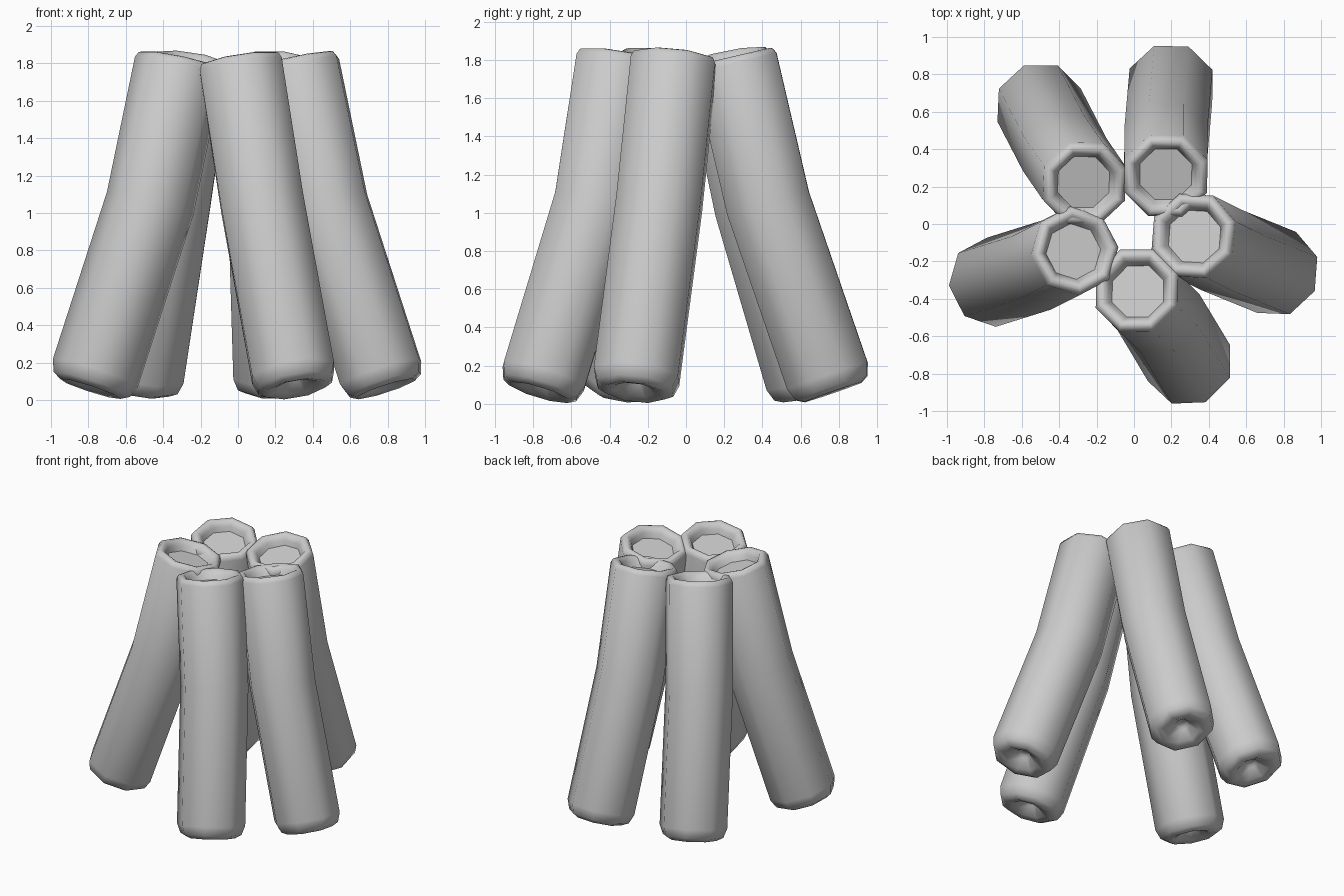
import bpy
import bmesh
import math
from mathutils import Vector

cube = bpy.data.objects.get("Cube")
if cube:
    bpy.data.objects.remove(cube)

grey = bpy.data.materials.new("plain grey")
grey.use_nodes = True
grey.diffuse_color = (0.6, 0.6, 0.6, 1)
grey.node_tree.nodes["Principled BSDF"].inputs["Base Color"].default_value = (0.6, 0.6, 0.6, 1)

SIDES = 8
RADIUS = 0.24
TOP_Z, BEND_Z, FOOT_Z = 1.82, 1.05, 0.06

# Profiles as (radius, distance inward from the tube end), centre outwards
FOOT = [(0.04, 0.075), (0.05, 0.06), (0.12, 0.012), (0.17, 0), (0.215, 0.025), (RADIUS, 0.09)]
MOUTH = [(0.15, 0.07), (0.165, 0.035), (0.185, 0.006), (0.205, 0), (0.225, 0.006), (RADIUS, 0.035)]


def add_ring(bm, centre, axis, radius, roll):
    """Octagon square to the axis."""
    u = Vector((1, 0, 0))
    u = (u - axis * u.dot(axis)).normalized()
    v = axis.cross(u)
    angles = [roll + math.tau * i / SIDES for i in range(SIDES)]
    return [bm.verts.new(centre + (u * math.cos(a) + v * math.sin(a)) * radius) for a in angles]


def bent_tube(name, top_xy, bend_xy, foot_xy, roll):
    top = Vector((*top_xy, TOP_Z))
    bend = Vector((*bend_xy, BEND_Z))
    foot = Vector((*foot_xy, FOOT_Z))
    lower = (bend - foot).normalized()
    upper = (top - bend).normalized()
    middle = (lower + upper).normalized()
    roll = math.radians(roll)

    bm = bmesh.new()
    rings = [add_ring(bm, foot + lower * d, lower, r, roll) for r, d in FOOT]
    rings.append(add_ring(bm, bend, middle, RADIUS, roll))
    rings += [add_ring(bm, top - upper * d, upper, r, roll) for r, d in reversed(MOUTH)]

    # Walls between rings, then the dimple cap and the cup floor
    for a, b in zip(rings, rings[1:]):
        for i in range(SIDES):
            j = (i + 1) % SIDES
            bm.faces.new((a[i], a[j], b[j], b[i]))
    bm.faces.new(list(reversed(rings[0])))
    bm.faces.new(rings[-1])
    bmesh.ops.recalc_face_normals(bm, faces=bm.faces)

    mesh = bpy.data.meshes.new(name)
    bm.to_mesh(mesh)
    bm.free()
    mesh.materials.append(grey)
    tube = bpy.data.objects.new(name, mesh)
    bpy.context.collection.objects.link(tube)
    bpy.ops.object.select_all(action="DESELECT")
    tube.select_set(True)
    bpy.context.view_layer.objects.active = tube
    bpy.ops.object.shade_smooth_by_angle(angle=math.radians(60))


# Five tubes leaning together: top, bend and foot centres, then roll
bent_tube("back_right_tube", (-0.26, 0.21), (-0.37, 0.37), (-0.52, 0.66), 20)
bent_tube("back_left_tube", (0.17, 0.25), (0.17, 0.43), (0.20, 0.77), 22)
bent_tube("left_tube", (0.31, -0.06), (0.47, -0.14), (0.79, -0.27), 18)
bent_tube("front_tube", (0.01, -0.35), (0.13, -0.47), (0.31, -0.77), 22)
bent_tube("right_tube", (-0.31, -0.14), (-0.47, -0.22), (-0.79, -0.32), 6)
